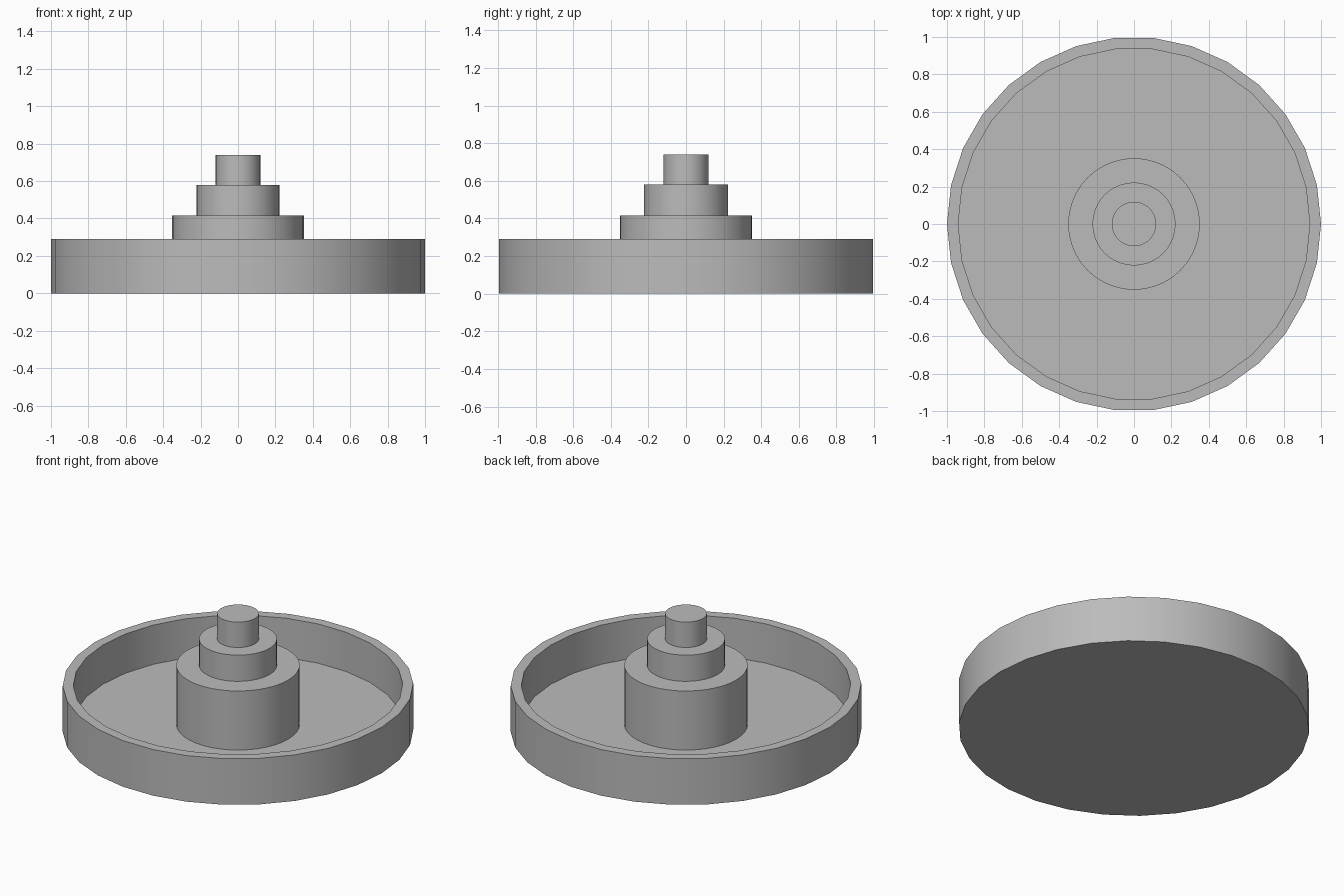
import bpy
import bmesh
from math import cos, sin, tau

cube = bpy.data.objects.get("Cube")
if cube:
    bpy.data.objects.remove(cube, do_unlink=True)

# Single plain grey
GREY = (0.5, 0.5, 0.5, 1.0)
grey = bpy.data.materials.new("plain_grey")
grey.use_nodes = True
grey.diffuse_color = GREY
grey.node_tree.nodes["Principled BSDF"].inputs["Base Color"].default_value = GREY


def lathe(name, profile, sides):
    """Revolve a (radius, height) profile and cap both of its ends."""
    bm = bmesh.new()
    rings = [[bm.verts.new((r * cos(tau * i / sides), r * sin(tau * i / sides), z))
              for i in range(sides)] for r, z in profile]
    for low, high in zip(rings, rings[1:]):
        for i in range(sides):
            j = (i + 1) % sides
            bm.faces.new((low[i], low[j], high[j], high[i]))
    bm.faces.new(rings[0][::-1])
    bm.faces.new(rings[-1])
    bmesh.ops.recalc_face_normals(bm, faces=bm.faces)
    mesh = bpy.data.meshes.new(name)
    bm.to_mesh(mesh)
    bm.free()
    mesh.materials.append(grey)
    obj = bpy.data.objects.new(name, mesh)
    bpy.context.collection.objects.link(obj)
    bpy.ops.object.select_all(action="DESELECT")
    obj.select_set(True)
    bpy.context.view_layer.objects.active = obj
    bpy.ops.object.shade_smooth_by_angle()
    return obj


FLOOR = 0.043
RIM = 0.29

# Shallow round tray: outer wall, flat rim, inner wall, floor
lathe("tray", [(1, 0), (1, RIM), (0.94, RIM), (0.94, FLOOR)], 30)

# Stepped centre post rising from the tray floor
steps = [(0.352, 0.415), (0.222, 0.58), (0.119, 0.74)]
profile, base = [], FLOOR
for radius, top in steps:
    profile += [(radius, base), (radius, top)]
    base = top
lathe("stepped_post", profile, 40)
